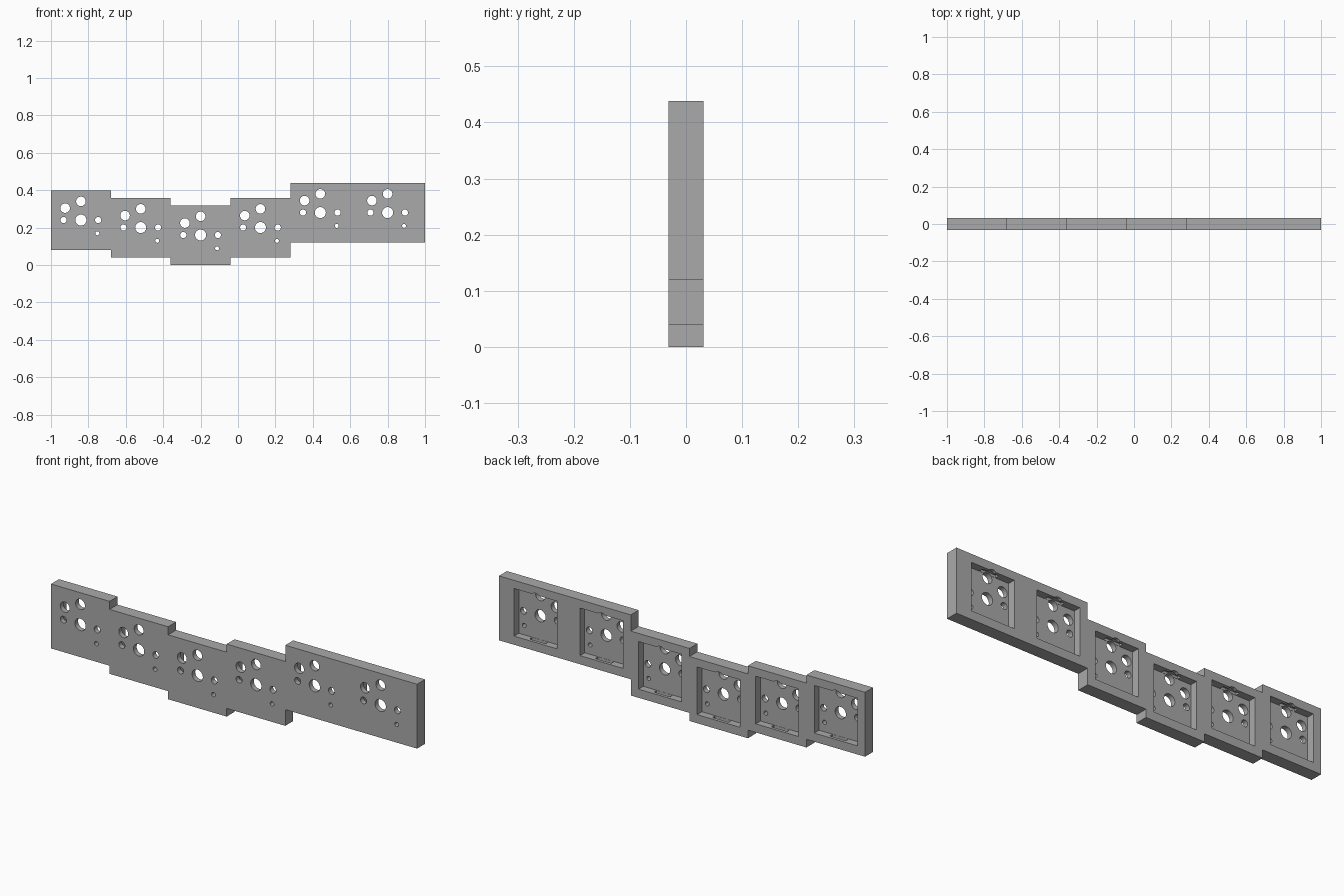
import bpy, bmesh, math
from mathutils import Matrix

if "Cube" in bpy.data.objects:
    bpy.data.objects.remove(bpy.data.objects["Cube"])

HALF = 0.031          # half plate thickness (front is -y)
POCKET = 0.1175       # half width of a switch pocket
FLOOR = -0.006        # y of the pocket floor

# Switch centres (x, z), stepping along the plate
CENTRES = [(-0.84, 0.24), (-0.52, 0.20), (-0.20, 0.16),
           (0.12, 0.20), (0.44, 0.28), (0.80, 0.28)]
# Pin holes relative to each centre: dx, dz, radius
HOLES = [(0, 0, 0.0295), (0, 0.1, 0.0255), (-0.084, 0.064, 0.0255),
         (-0.0925, 0, 0.0165), (0.0925, 0, 0.0165), (0.088, -0.071, 0.0105)]

grey = bpy.data.materials.new("plate_grey")
grey.diffuse_color = (0.4, 0.4, 0.4, 1)
grey.use_nodes = True
grey.node_tree.nodes["Principled BSDF"].inputs["Base Color"].default_value = grey.diffuse_color


def make_object(name, bm):
    bmesh.ops.recalc_face_normals(bm, faces=bm.faces)
    mesh = bpy.data.meshes.new(name)
    bm.to_mesh(mesh)
    bm.free()
    ob = bpy.data.objects.new(name, mesh)
    bpy.context.collection.objects.link(ob)
    mesh.materials.append(grey)
    return ob


def add_box(bm, x0, x1, y0, y1, z0, z1):
    m = Matrix.Translation(((x0 + x1) / 2, (y0 + y1) / 2, (z0 + z1) / 2))
    m = m @ Matrix.Diagonal((x1 - x0, y1 - y0, z1 - z0, 1))
    bmesh.ops.create_cube(bm, size=1, matrix=m)


# Stepped plate: outline from (x start, x end, bottom), each step 0.32 high
steps = [(-1, -0.68, 0.08), (-0.68, -0.36, 0.04), (-0.36, -0.04, 0),
         (-0.04, 0.28, 0.04), (0.28, 1, 0.12)]
bottom = [(x, z) for a, b, z in steps for x in (a, b)]
outline = bottom + [(x, z + 0.318) for x, z in reversed(bottom)]
bm = bmesh.new()
face = bm.faces.new([bm.verts.new((x, -HALF, z)) for x, z in outline])
ext = bmesh.ops.extrude_face_region(bm, geom=[face])
bmesh.ops.translate(bm, vec=(0, 2 * HALF, 0),
                    verts=[g for g in ext["geom"] if isinstance(g, bmesh.types.BMVert)])
plate = make_object("switch_plate", bm)

# Cutters: square pockets in the back, clip slots in their walls, pin holes
pockets, slots, holes = bmesh.new(), bmesh.new(), bmesh.new()
for cx, cz in CENTRES:
    add_box(pockets, cx - POCKET, cx + POCKET, FLOOR, 0.05, cz - POCKET, cz + POCKET)
    add_box(slots, cx - 0.044, cx + 0.044, FLOOR + 0.001, 0.016,
            cz - POCKET - 0.012, cz + POCKET + 0.012)
    for dx, dz, r in HOLES:
        m = Matrix.Translation((cx + dx, 0, cz + dz)) @ Matrix.Rotation(math.pi / 2, 4, 'X')
        bmesh.ops.create_cone(holes, cap_ends=True, segments=32, radius1=r, radius2=r,
                              depth=0.2, matrix=m)

bpy.context.view_layer.objects.active = plate
plate.select_set(True)
for name, cutter_bm in (("pocket_cutter", pockets), ("slot_cutter", slots),
                        ("hole_cutter", holes)):
    cutter = make_object(name, cutter_bm)
    cutter.hide_render = True
    mod = plate.modifiers.new(name, 'BOOLEAN')
    mod.operation = 'DIFFERENCE'
    mod.solver = 'EXACT'
    mod.object = cutter
    bpy.ops.object.modifier_apply(modifier=mod.name)
    bpy.data.objects.remove(cutter)

bpy.ops.object.shade_smooth_by_angle(angle=math.radians(30))
